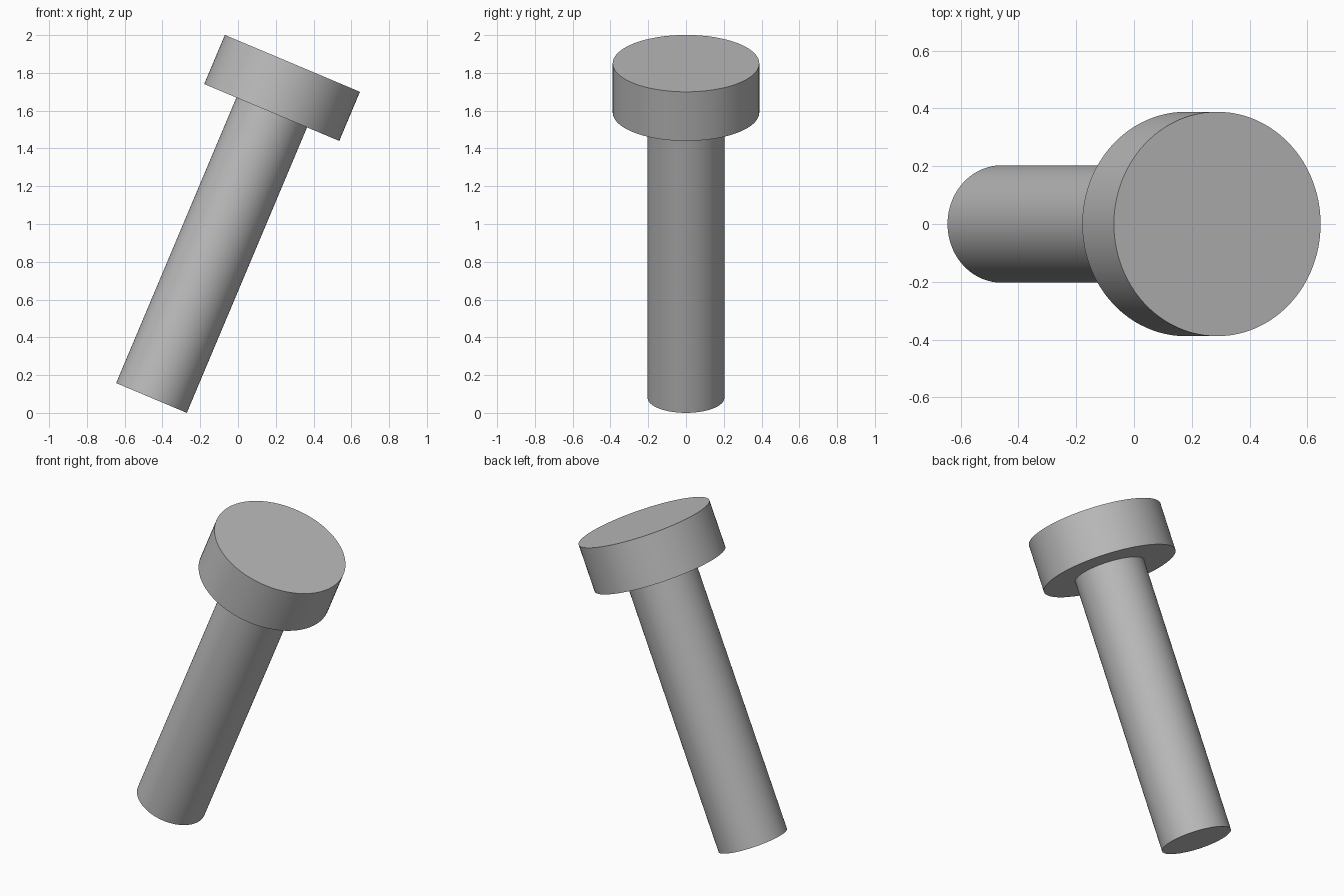
import bpy
import math
from mathutils import Matrix, Vector

cube = bpy.data.objects.get("Cube")
if cube:
    bpy.data.objects.remove(cube, do_unlink=True)

# Plain grey finish
grey = bpy.data.materials.new("plain grey")
grey.use_nodes = True
colour = (0.5, 0.5, 0.5, 1.0)
grey.diffuse_color = colour
grey.node_tree.nodes["Principled BSDF"].inputs["Base Color"].default_value = colour

# Tilted axis, measured from the centre of the shaft's end
TILT = math.radians(22.84)
BASE = Vector((-0.458, 0, 0.079))
LENGTH = 1.922
HEAD_HEIGHT = 0.282
SHAFT_LENGTH = LENGTH - HEAD_HEIGHT
frame = Matrix.Translation(BASE) @ Matrix.Rotation(TILT, 4, "Y")


def cylinder(name, radius, start, height):
    """Smooth round part standing on the tilted axis."""
    bpy.ops.mesh.primitive_cylinder_add(vertices=96, radius=radius, depth=height)
    part = bpy.context.object
    part.name = name
    part.matrix_world = frame @ Matrix.Translation((0, 0, start + height / 2))
    part.data.materials.append(grey)
    bpy.ops.object.shade_smooth_by_angle(angle=math.radians(30))
    return part


# Shaft and wide flat head
cylinder("shaft", 0.203, 0, SHAFT_LENGTH)
cylinder("head", 0.388, SHAFT_LENGTH, HEAD_HEIGHT)
